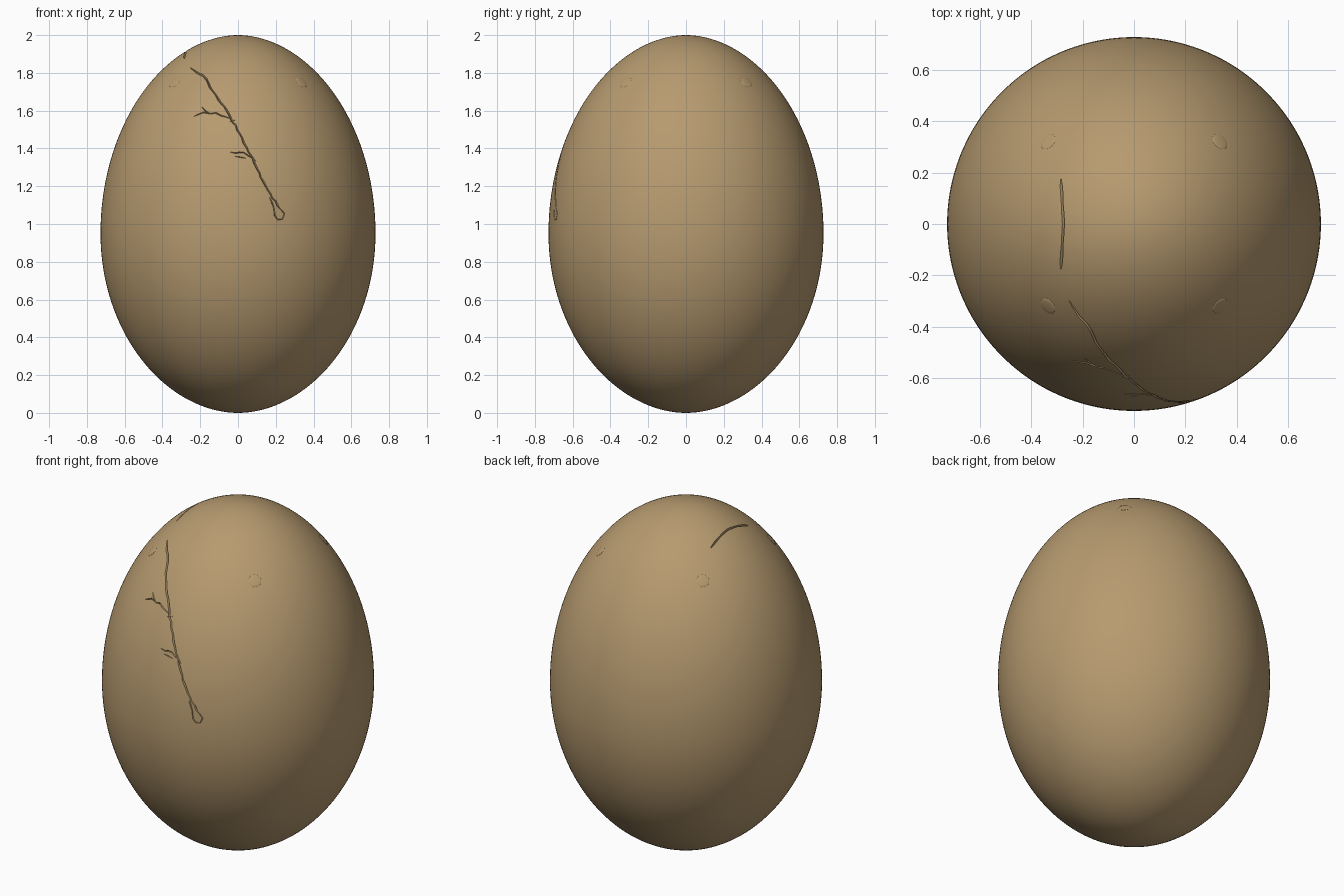
import bpy, bmesh, math, random
from mathutils import Vector

random.seed(4)
if "Cube" in bpy.data.objects:
    bpy.data.objects.remove(bpy.data.objects["Cube"])

RADIUS, WAIST, POWER = 0.728, 0.95, 0.52

shell_mat = bpy.data.materials.new("tan_shell")
shell_mat.use_nodes = True
TAN = (0.47, 0.325, 0.16, 1)
shell_mat.diffuse_color = TAN
shell_mat.node_tree.nodes["Principled BSDF"].inputs["Base Color"].default_value = TAN


def half_height(up):
    return 2 - WAIST if up else WAIST


def make_object(name, bm):
    bmesh.ops.recalc_face_normals(bm, faces=bm.faces[:])
    mesh = bpy.data.meshes.new(name)
    bm.to_mesh(mesh)
    bm.free()
    mesh.materials.append(shell_mat)
    obj = bpy.data.objects.new(name, mesh)
    bpy.context.collection.objects.link(obj)
    return obj


def activate(obj):
    bpy.ops.object.select_all(action="DESELECT")
    obj.select_set(True)
    bpy.context.view_layer.objects.active = obj


# Helpers that place points on the egg surface
def on_front(x, z):
    h = (z - WAIST) / half_height(z > WAIST)
    r = RADIUS * (1 - h * h) ** POWER
    return Vector((x, -math.sqrt(max(r * r - x * x, 0)), z))


def on_top(x, y):
    s = (math.hypot(x, y) / RADIUS) ** (1 / POWER)
    return Vector((x, y, WAIST + half_height(True) * math.sqrt(1 - s)))


def normal_at(p):
    c = half_height(p.z > WAIST)
    return Vector((p.x / RADIUS ** 2, p.y / RADIUS ** 2, (p.z - WAIST) / c ** 2)).normalized()


# Egg: a sphere reshaped into a slightly pointed oval
bm = bmesh.new()
bmesh.ops.create_uvsphere(bm, u_segments=192, v_segments=96, radius=1)
for v in bm.verts:
    ring = math.hypot(v.co.x, v.co.y)
    k = RADIUS * max(ring, 1e-6) ** (2 * POWER - 1)
    v.co = (v.co.x * k, v.co.y * k, WAIST + v.co.z * half_height(v.co.z > 0))
egg = make_object("egg_shell", bm)


# Crack cutter: a tapered diamond-section strip following the surface
def crack_cutter(name, path, place, width, jitter):
    flat = []
    for a, b in zip(path, path[1:]):
        a, b = Vector(a), Vector(b)
        steps = max(1, round((b - a).length / 0.025))
        flat += [a.lerp(b, i / steps) for i in range(steps)]
    flat.append(Vector(path[-1]))
    pts = [place(*(q + Vector((random.uniform(-jitter, jitter), random.uniform(-jitter, jitter)))))
           for q in flat]
    bm = bmesh.new()
    rings = []
    last = len(pts) - 1
    for i, p in enumerate(pts):
        tangent = (pts[min(i + 1, last)] - pts[max(i - 1, 0)]).normalized()
        n = normal_at(p)
        side = tangent.cross(n).normalized()
        w = width * (0.35 if i in (0, last) else random.uniform(0.8, 1.2))
        rings.append([bm.verts.new(p + d) for d in (n * w * 3, side * w, n * w * -2, side * -w)])
    for a, b in zip(rings, rings[1:]):
        for j in range(4):
            k = (j + 1) % 4
            bm.faces.new((a[j], a[k], b[k], b[j]))
    bm.faces.new(rings[0])
    bm.faces.new(rings[-1][::-1])
    cutter = make_object(name, bm)
    cutter.hide_render = True
    return cutter


FRONT_CRACKS = {
    "main_crack": [(-.25, 1.83), (-.17, 1.77), (-.12, 1.68), (-.06, 1.6), (-.015, 1.52),
                   (.03, 1.43), (.075, 1.355), (.12, 1.25), (.17, 1.16), (.225, 1.08)],
    "crack_end_loop": [(.222, 1.085), (.245, 1.055), (.235, 1.025), (.21, 1.022),
                       (.195, 1.045), (.19, 1.085), (.168, 1.14)],
    "upper_branch": [(-.235, 1.565), (-.185, 1.588), (-.12, 1.585), (-.04, 1.555)],
    "upper_twig": [(-.195, 1.615), (-.15, 1.587)],
    "side_twig": [(-.045, 1.545), (-.01, 1.55)],
    "lower_branch": [(-.04, 1.378), (.035, 1.375), (.085, 1.34)],
    "lower_twig": [(-.015, 1.355), (.04, 1.352)],
    "right_twig": [(.05, 1.385), (.095, 1.33)],
}
cutters = [crack_cutter(n, path, on_front, 0.0045 if n == "main_crack" else 0.003,
                        0.001 if "loop" in n else 0.004)
           for n, path in FRONT_CRACKS.items()]
cutters.append(crack_cutter("top_crack", [(-.285, -.175), (-.275, 0), (-.285, .175)],
                            on_top, 0.005, 0))

# Cut every crack into the shell
activate(egg)
for cutter in cutters:
    mod = egg.modifiers.new(cutter.name, "BOOLEAN")
    mod.operation = "DIFFERENCE"
    mod.solver = "EXACT"
    mod.object = cutter
    bpy.ops.object.modifier_apply(modifier=mod.name)
    bpy.data.objects.remove(cutter)
bpy.ops.object.shade_smooth_by_angle(angle=math.radians(30))

# Four faint round bumps near the top
for sx, sy in ((1, 1), (-1, 1), (-1, -1), (1, -1)):
    p = on_top(0.335 * sx, 0.32 * sy)
    bm = bmesh.new()
    bmesh.ops.create_uvsphere(bm, u_segments=24, v_segments=12, radius=1)
    bmesh.ops.scale(bm, vec=(0.034, 0.034, 0.004), verts=bm.verts[:])
    bump = make_object("shell_bump", bm)
    bump.location = p
    bump.rotation_euler = normal_at(p).to_track_quat("Z", "Y").to_euler()
    activate(bump)
    bpy.ops.object.shade_smooth_by_angle(angle=math.radians(60))
